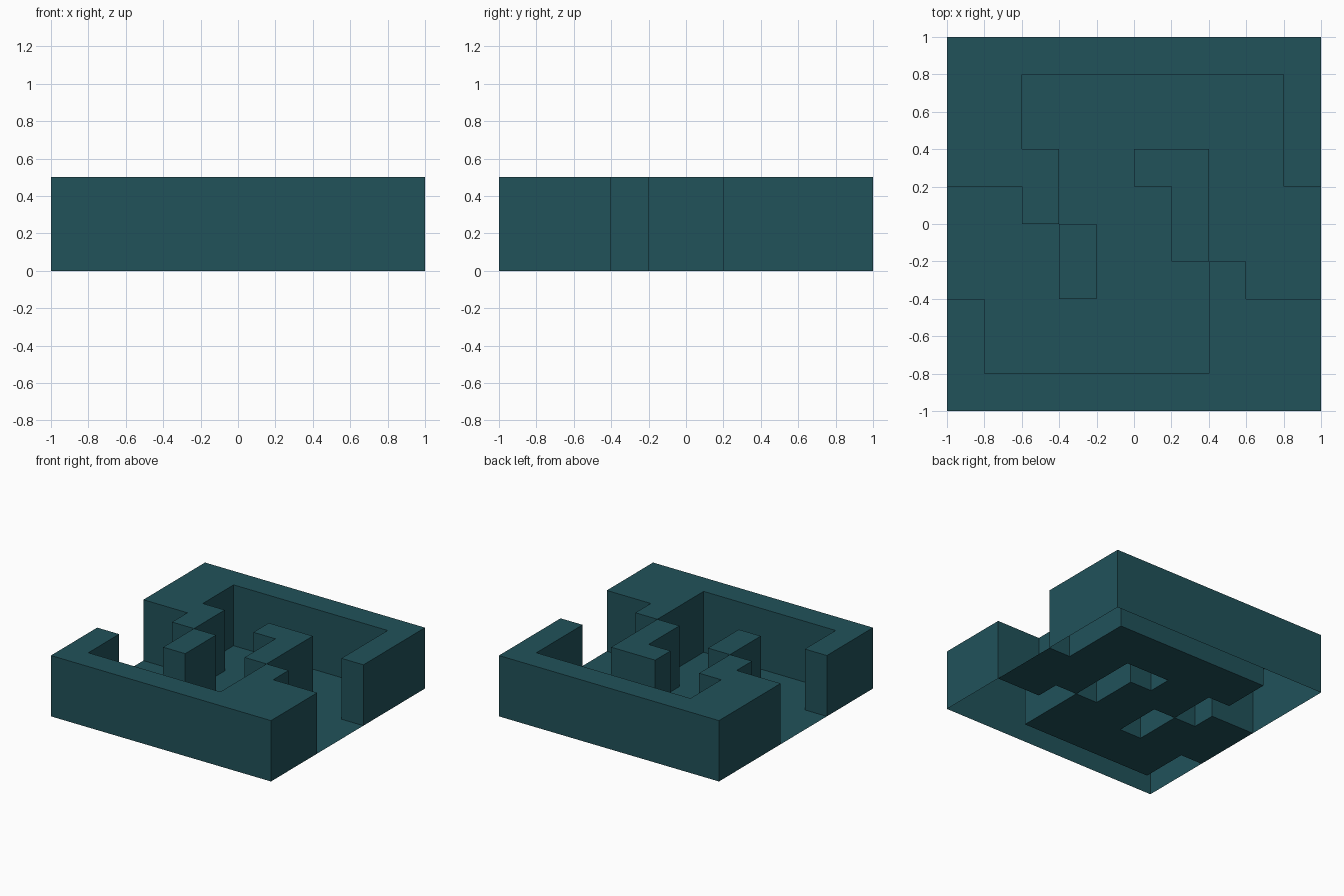
import bpy, bmesh, math

if "Cube" in bpy.data.objects:
    bpy.data.objects.remove(bpy.data.objects["Cube"])

# Tile plan seen from above, back row first: '#' is raised wall, '.' is floor
PLAN = [
    "##########",
    "##.......#",
    "##.......#",
    "###..##..#",
    "..#...#...",
    "...#..#...",
    "...#...#..",
    "#......###",
    "#......###",
    "##########",
]
N, CELL, HEIGHT = 10, 0.2, 0.5

teal = bpy.data.materials.new("dark_teal")
teal.diffuse_color = (0.015, 0.084, 0.102, 1)
teal.use_nodes = True
teal.node_tree.nodes["Principled BSDF"].inputs["Base Color"].default_value = teal.diffuse_color


def is_wall(i, j):
    return 0 <= i < N and 0 <= j < N and PLAN[N - 1 - j][i] == "#"


def build(name, wall):
    bm = bmesh.new()

    def quad(*pts):
        bm.faces.new([bm.verts.new(p) for p in pts])

    z = HEIGHT if wall else 0
    for i in range(N):
        for j in range(N):
            if is_wall(i, j) != wall:
                continue
            x0, y0 = -1 + i * CELL, -1 + j * CELL
            ring = [(x0, y0), (x0 + CELL, y0), (x0 + CELL, y0 + CELL), (x0, y0 + CELL)]
            quad(*[(x, y, z) for x, y in ring])
            if not wall:
                continue
            # Side faces wherever the wall ends; the underside stays open
            for k, (di, dj) in enumerate([(0, -1), (1, 0), (0, 1), (-1, 0)]):
                if not is_wall(i + di, j + dj):
                    a, b = ring[k], ring[(k + 1) % 4]
                    quad((*a, 0), (*b, 0), (*b, HEIGHT), (*a, HEIGHT))

    # Weld the cells and merge them into large flat faces
    bmesh.ops.remove_doubles(bm, verts=bm.verts[:], dist=0.001)
    bmesh.ops.dissolve_limit(bm, angle_limit=math.radians(1),
                             verts=bm.verts[:], edges=bm.edges[:])
    mesh = bpy.data.meshes.new(name)
    bm.to_mesh(mesh)
    bm.free()
    mesh.materials.append(teal)
    bpy.context.collection.objects.link(bpy.data.objects.new(name, mesh))


build("raised_walls", True)
build("passage_floor", False)
